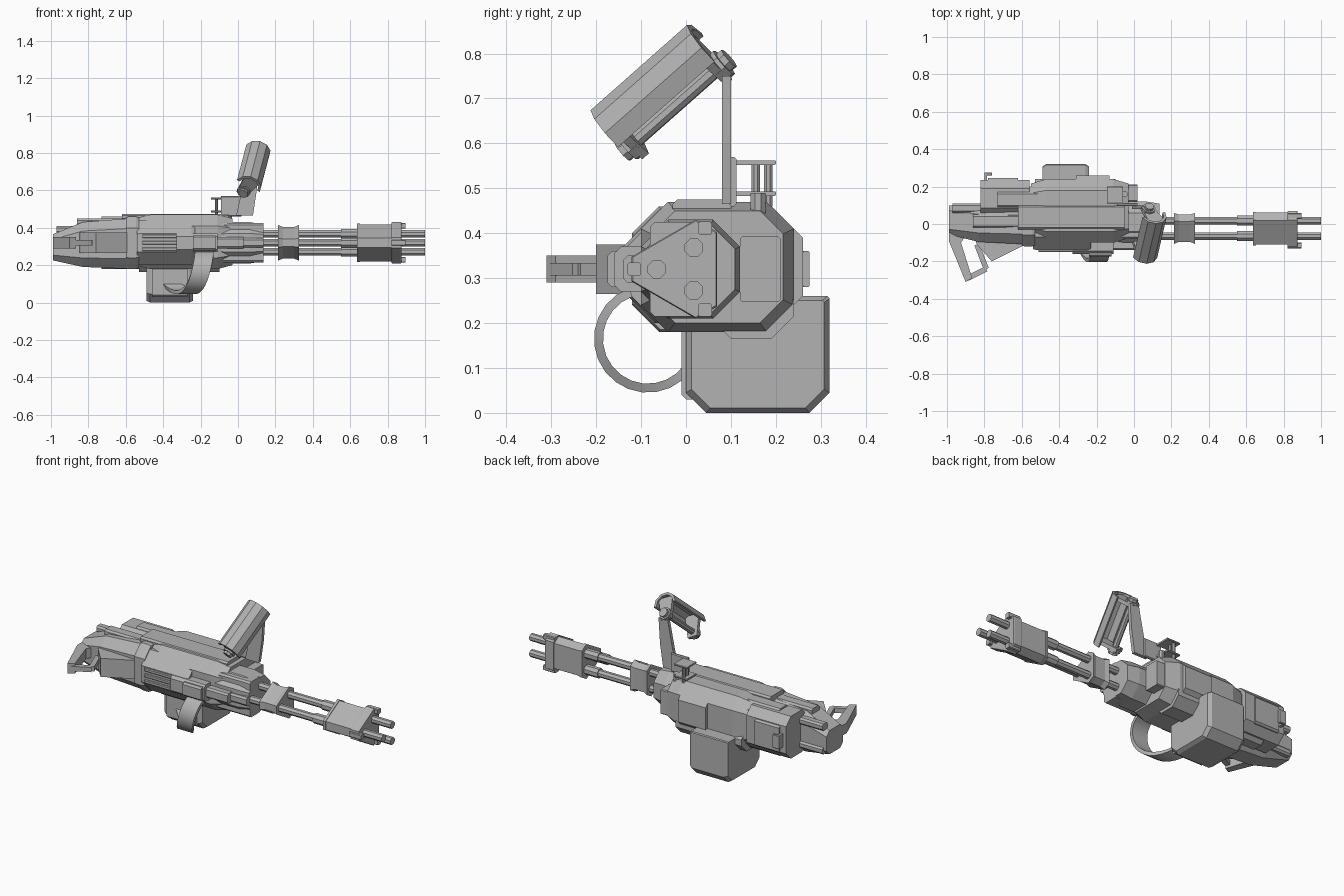
import bpy, bmesh, math
from mathutils import Vector

default_cube = bpy.data.objects.get("Cube")
if default_cube:
    bpy.data.objects.remove(default_cube)

colour = (.45, .45, .45, 1)
grey = bpy.data.materials.new("gunmetal_grey")
grey.use_nodes = True
grey.diffuse_color = colour
grey.node_tree.nodes["Principled BSDF"].inputs["Base Color"].default_value = colour

MIDDLE = .32  # height of the barrel axis


def loft(name, rings):
    """Skin equal-length rings of points and cap both ends."""
    mesh_builder = bmesh.new()
    rows = [[mesh_builder.verts.new(point) for point in ring] for ring in rings]
    for near, far in zip(rows, rows[1:]):
        for i in range(len(near)):
            mesh_builder.faces.new((near[i - 1], near[i], far[i], far[i - 1]))
    mesh_builder.faces.new(rows[0])
    mesh_builder.faces.new(rows[-1])
    bmesh.ops.recalc_face_normals(mesh_builder, faces=mesh_builder.faces)
    mesh = bpy.data.meshes.new(name)
    mesh_builder.to_mesh(mesh)
    mesh_builder.free()
    mesh.materials.append(grey)
    part = bpy.data.objects.new(name, mesh)
    bpy.context.collection.objects.link(part)
    return part


def around(centre, half):
    return centre - half, centre + half


def octagon(y, z, cut, top_cut=None):
    """Rectangle in y and z with its corners cut off."""
    (left, right), (low, high) = y, z
    top = top_cut or cut
    return [(left + cut, low), (right - cut, low), (right, low + cut), (right, high - top),
            (right - top, high), (left + top, high), (left, high - top), (left, low + cut)]


def rounded_triangle(radius):
    """Triangle with cut corners wrapped around the three barrels."""
    angles = [corner + side for corner in BARREL_ANGLES for side in (-.24, .24)]
    return [(radius * math.cos(a) - .01, radius * math.sin(a) + MIDDLE) for a in angles]


def body(name, outline, x, ends=1, ramp=.02):
    """Run a (y, z) outline along x, scaling its two end rings."""
    start, stop = x
    centre = sum((Vector(point) for point in outline), Vector((0, 0))) / len(outline)
    rings = []
    for place, scale in ((start, ends), (start + ramp, 1), (stop - ramp, 1), (stop, ends)):
        scaled = [centre + (Vector(point) - centre) * scale for point in outline]
        rings.append([(place, point.x, point.y) for point in scaled])
    return loft(name, rings)


def block(name, x, y, z, cut=.01, ends=1, ramp=.005):
    return body(name, octagon(y, z, cut), x, ends, ramp)


def slab(name, outline, z):
    return loft(name, [[(x, y, height) for x, y in outline] for height in z])


def rod(name, start, end, radius, sides=8):
    """Round bar between two points."""
    start, end = Vector(start), Vector(end)
    turn = (end - start).to_track_quat('Z', 'Y')
    angles = [math.tau * (i + .5) / sides for i in range(sides)]
    circle = [turn @ Vector((math.cos(a), math.sin(a), 0)) * radius for a in angles]
    return loft(name, [[centre + offset for offset in circle] for centre in (start, end)])


BARREL_ANGLES = [math.radians(degrees) for degrees in (-60, 60, 180)]

# Receiver with tapered front and layered panels
block("receiver", x=(-.55, -.03), y=(-.1, .24), z=(.18, .47), cut=.06, ends=.86, ramp=.08)
block("receiver_belly", x=(-.53, -.1), y=(.05, .24), z=(.165, .3), cut=.05)
block("top_cover", x=(-.62, -.05), y=(-.03, .1), z=(.44, .475))
block("back_panel", x=(-.31, -.13), y=(.2, .26), z=(.24, .41), cut=.02)

# Rounded shroud with raised ribs on the front
block("shroud", x=(-.54, -.23), y=(-.14, .1), z=around(MIDDLE, .12), cut=.07, ends=.95, ramp=.02)
for offset in (-.035, 0, .035):
    block("shroud_rib", x=(-.51, -.33), y=(-.15, -.1), z=around(MIDDLE + offset, .01), cut=.004)

# Feed housing and curved belt down to the box
block("feed_housing", x=(-.33, -.11), y=(-.16, -.06), z=around(MIDDLE, .05), cut=.015)
block("feed_door", x=(-.24, -.12), y=(-.175, -.1), z=around(MIDDLE, .04))
block("feed_arm", x=(-.12, .03), y=(-.14, -.08), z=around(MIDDLE, .03))
belt_rings = []
belt_steps = 14
for step in range(belt_steps + 1):
    t = step / belt_steps
    angle = math.radians(110 + 215 * t)
    left, right = around(-.18 - .18 * t * t, .05)
    ring = []
    for x, radius in ((left, .1), (right, .1), (right, .12), (left, .12)):
        ring.append((x, radius * math.cos(angle) - .085, radius * math.sin(angle) + .165))
    belt_rings.append(ring)
belt = loft("feed_belt", belt_rings)

# Ammunition box
body("ammunition_box", octagon((0, .32), (0, .26), cut=.045, top_cut=.005), x=(-.49, -.24), ends=.92)
block("box_lip", x=(-.46, -.27), y=(-.01, .03), z=(.03, .2))

# Rear drive block, collar and hook
block("rear_drive_block", x=(-.82, -.56), y=(.04, .235), z=(.2, .45), cut=.045)
block("rear_drive_step", x=(-.73, -.5), y=(.06, .2), z=(.18, .46), cut=.04)
block("rear_drive_plate", x=(-.78, -.62), y=(.2, .245), z=around(MIDDLE, .08))
block("rear_hook_arm", x=(-.8, -.785), y=(.22, .275), z=around(MIDDLE, .04), cut=.003)
block("rear_hook_tip", x=(-.8, -.76), y=(.26, .275), z=around(MIDDLE, .04), cut=.003)
block("rear_collar", x=(-.6, -.53), y=(-.12, .11), z=around(MIDDLE, .14), cut=.06, ends=.96, ramp=.015)

# Stock narrowing towards the rear
stock_rings = []
for x, half in ((-.99, .07), (-.83, .12), (-.58, .135)):
    outline = octagon((-half * .8, .1), around(half * .3 + .275, half), cut=half * .4)
    stock_rings.append([(x, y, z) for y, z in outline])
loft("stock", stock_rings)
for side in (-1, 1):
    block("stock_rail", x=(-.97, -.7), y=(.06, .11), z=around(MIDDLE + side * .07, .02))
block("stock_ridge", x=(-.86, -.62), y=(-.02, .05), z=(.41, .45))

# Rear grip with its base and guard
slab("grip_base", [(-.88, 0), (-.84, -.11), (-.76, -.2), (-.58, -.11), (-.58, 0)], z=around(MIDDLE, .055))
slab("rear_grip", [(-.99, 0), (-.99, -.09), (-.9, -.31), (-.865, -.29), (-.925, -.1), (-.86, 0)],
     z=around(MIDDLE, .03))
guard_bend = (-.79, -.24, MIDDLE)
rod("grip_guard_front", (-.84, -.11, MIDDLE), guard_bend, radius=.02, sides=4)
rod("grip_guard_end", guard_bend, (-.89, -.29, MIDDLE), radius=.02, sides=4)

# Front housing and side motor
block("front_housing", x=(-.12, .135), y=(-.1, .12), z=around(MIDDLE, .11), cut=.06, ends=.9, ramp=.07)
for side in (-1, 1):
    block("front_housing_rail", x=(-.08, .135), y=(-.08, .02), z=around(MIDDLE + side * .075, .03))
block("front_clasp", x=(0, .135), y=(-.115, -.06), z=around(MIDDLE, .025))
block("side_motor", x=(-.1, .02), y=(.12, .21), z=around(MIDDLE, .073), cut=.005)
rod("motor_shaft", (-.05, .16, MIDDLE), (-.05, .16, .49), radius=.018)

# Three barrels with thicker sleeves, and prongs past the muzzle
for angle in BARREL_ANGLES:
    direction = Vector((0, math.cos(angle), math.sin(angle)))
    centre = Vector((0, -.01, MIDDLE)) + direction * .055
    forward = Vector((1, 0, 0))
    rod("barrel", centre, centre + forward, radius=.022)
    rod("barrel_sleeve", centre + forward * .55, centre + forward * .65, radius=.029)
    tip = centre + direction * .05
    block("muzzle_prong", x=(.82, .895), y=around(tip.y, .015), z=around(tip.z, .015), cut=.004)

# Barrel clamp and muzzle housing
body("barrel_clamp", rounded_triangle(.088), x=(.215, .325), ends=1.12, ramp=.025)
body("muzzle_housing", rounded_triangle(.103), x=(.64, .85))
body("muzzle_rear_flange", rounded_triangle(.108), x=(.637, .652), ramp=.005)
body("muzzle_front_flange", rounded_triangle(.115), x=(.82, .875), ends=.97, ramp=.005)

# Hinge and carrying handle post
for height in (.488, .557):
    block("hinge_plate", x=(-.145, -.06), y=(.11, .2), z=around(height, .005), cut=.002)
for y in (.155, .183):
    rod("hinge_pin", (-.115, y, .46), (-.115, y, .56), radius=.01)
block("hinge_bracket", x=(-.09, .02), y=(.095, .112), z=(.46, .57), cut=.005)
post_rings = []
for height, left, right in ((.465, -.01, .08), (.6, .02, .1), (.75, .05, .11)):
    post_rings.append([(left, .08, height), (right, .08, height), (right, .1, height), (left, .1, height)])
loft("handle_post", post_rings)

# Carrying handle: bar, end nuts, arms and a trough-shaped grip
start, end = Vector((.03, -.13, .59)), Vector((.08, .085, .78))
axis = (end - start).normalized()
outward = Vector((.045, -.06, .06))
outward = (outward - axis * outward.dot(axis)).normalized()
sideways = axis.cross(outward)
rod("handle_bar", start, end, radius=.017)
for tip, inward in ((start, axis), (end, -axis)):
    rod("handle_nut", tip, tip + inward * .025, radius=.036)
    rod("handle_nut_cap", tip - inward * .015, tip, radius=.026)
    arm = []
    for distance, half in ((-.03, .03), (.1, .045)):
        arm.append([tip + outward * distance + sideways * half * s + inward * depth
                    for s, depth in ((-1, .01), (1, .01), (1, .03), (-1, .03))])
    loft("handle_arm", arm)
arc = [math.radians(degrees) for degrees in range(-90, 91, 36)]
trough = [(angle, .07) for angle in arc] + [(angle, .055) for angle in reversed(arc)]
grip = [outward * (.055 + radius * math.cos(a)) + sideways * radius * math.sin(a) for a, radius in trough]
loft("handle_grip", [[tip + offset for offset in grip] for tip in (start, end)])

# Soften only the curved belt
bpy.ops.object.select_all(action='DESELECT')
belt.select_set(True)
bpy.context.view_layer.objects.active = belt
bpy.ops.object.shade_smooth_by_angle(angle=math.radians(40))
